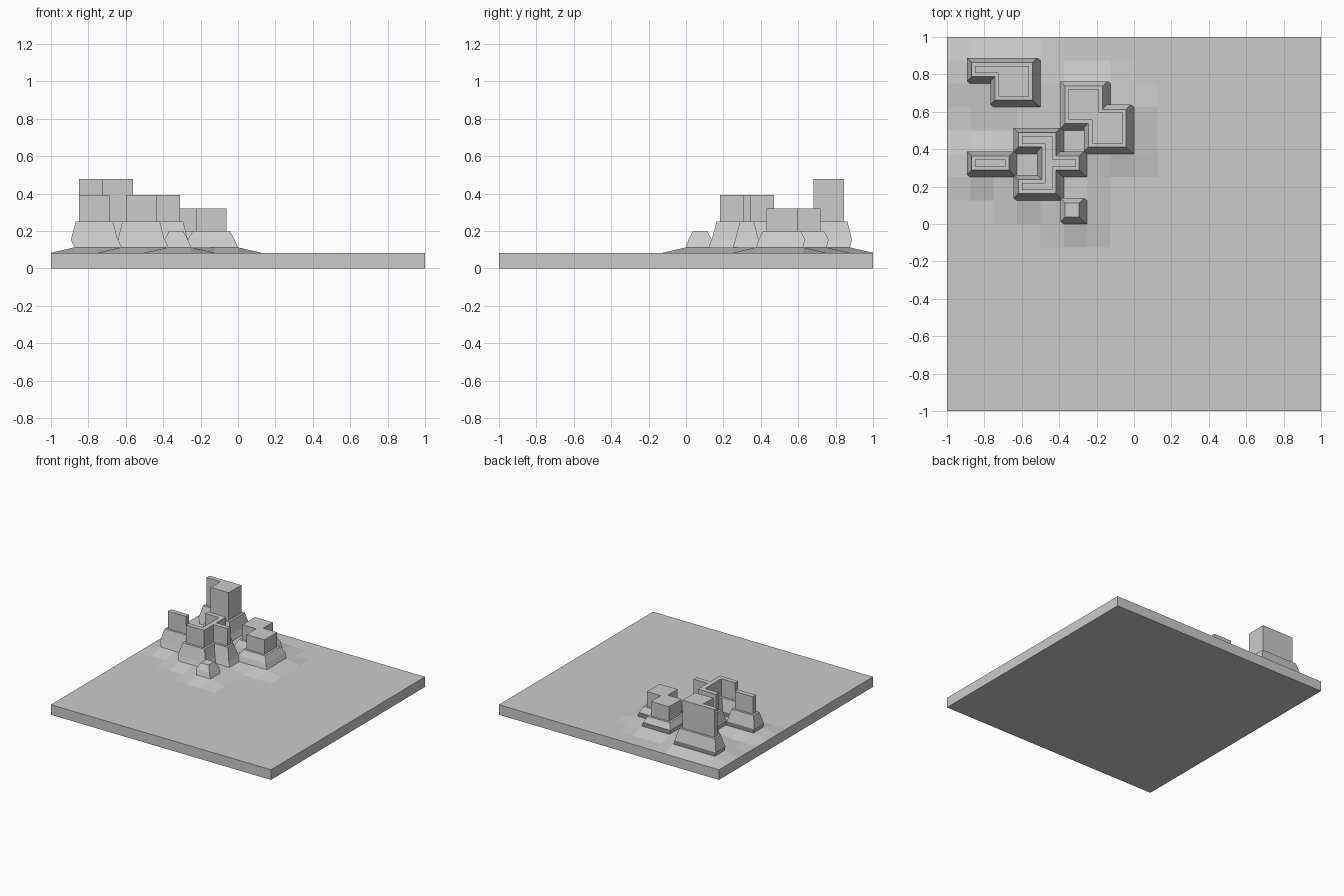
import bpy, bmesh
from mathutils import Vector

if "Cube" in bpy.data.objects:
    bpy.data.objects.remove(bpy.data.objects["Cube"])

N, CELL = 16, 0.125
GROUND, RISE = 0.083, 0.112
SHIFT = Vector((-0.018, 0.013, 0.0))

# towers: (row spans as (row, first column, last column), shelf height, top height)
TOWERS = [
    ([(14, 1, 3), (13, 2, 3)], 0.25, 0.478),
    ([(13, 5, 6), (12, 5, 7), (11, 6, 7)], 0.20, 0.32),
    ([(11, 3, 4), (10, 4, 5), (9, 3, 4)], 0.25, 0.393),
    ([(10, 1, 2)], 0.25, 0.393),
    ([(8, 5, 5)], 0.20, None),
]

bm = bmesh.new()

# gridded top of the board
verts = [[bm.verts.new((-1 + c * CELL, -1 + r * CELL, GROUND))
          for c in range(N + 1)] for r in range(N + 1)]
cells = {(r, c): bm.faces.new((verts[r][c], verts[r][c + 1],
                               verts[r + 1][c + 1], verts[r + 1][c]))
         for r in range(N) for c in range(N)}

# thickness of the board: side walls and underside
rim = ([verts[0][c] for c in range(N)] + [verts[r][N] for r in range(N)]
       + [verts[N][c] for c in range(N, 0, -1)] + [verts[r][0] for r in range(N, 0, -1)])
low = [bm.verts.new((v.co.x, v.co.y, 0)) for v in rim]
for i in range(len(rim)):
    j = (i + 1) % len(rim)
    bm.faces.new((low[i], low[j], rim[j], rim[i]))
bm.faces.new(low[::-1])


def region_verts(faces):
    return {v for f in faces for v in f.verts}


def step(faces, thickness, z, shift=Vector()):
    """Inset a whole region, then lift the inner faces to height z."""
    bm.normal_update()
    bmesh.ops.inset_region(bm, faces=faces, thickness=thickness, depth=0,
                           use_boundary=True, use_even_offset=True)
    for v in region_verts(faces):
        v.co += shift
        v.co.z = z


# raised mounds, sloping down into the surrounding cells
regions = []
for spans, shelf, top in TOWERS:
    faces = [cells[r, c] for r, a, b in spans for c in range(a, b + 1)]
    regions.append((faces, shelf, top))
    for v in region_verts(faces):
        v.co.z = RISE

# leaning foot, tapered shelf and upright block of each tower
for faces, shelf, top in regions:
    step(faces, 1e-5, 0.153, SHIFT)
    step(faces, 0.025, shelf)
    if top:
        step(faces, 0.018, shelf)
        step(faces, 1e-5, top)

bmesh.ops.recalc_face_normals(bm, faces=bm.faces)
mesh = bpy.data.meshes.new("terrain_board")
bm.to_mesh(mesh)
bm.free()
board = bpy.data.objects.new("terrain_board", mesh)
bpy.context.collection.objects.link(board)
